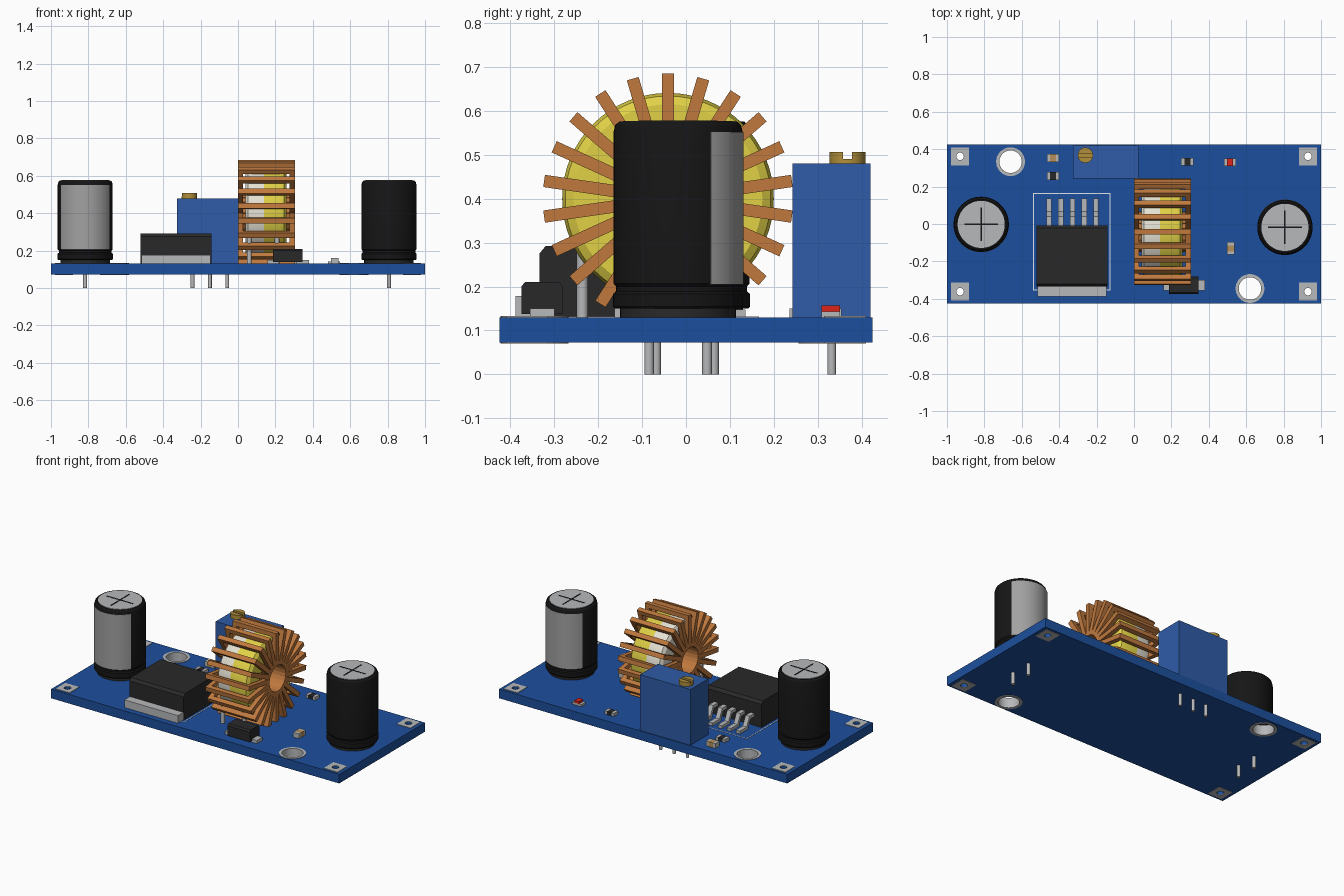
import bpy, bmesh
from math import pi, sin, cos, radians
from mathutils import Matrix

if "Cube" in bpy.data.objects:
    bpy.data.objects.remove(bpy.data.objects["Cube"])

TOP, BOT = 0.13, 0.073


def mat(name, r, g, b):
    m = bpy.data.materials.new(name)
    m.diffuse_color = [(c / 255) ** 2.2 for c in (r, g, b)] + [1]
    m.use_nodes = True
    m.node_tree.nodes["Principled BSDF"].inputs["Base Color"].default_value = m.diffuse_color
    return m


BLUE = mat("board_blue", 34, 80, 156)
POT = mat("trimmer_blue", 50, 92, 166)
BLACK = mat("black", 28, 28, 29)
CHARCOAL = mat("charcoal", 45, 45, 46)
SILVER = mat("silver", 182, 183, 185)
STRIPE = mat("stripe_grey", 160, 160, 160)
COPPER = mat("copper", 190, 120, 64)
YELLOW = mat("core_yellow", 224, 208, 72)
WHITE = mat("core_white", 228, 224, 210)
BRASS = mat("brass", 176, 142, 62)
TAN = mat("tan", 178, 142, 92)
RED = mat("red", 220, 40, 30)
SILK = mat("print_white", 225, 230, 238)


def finish(name, bm, material, smooth=False):
    bmesh.ops.recalc_face_normals(bm, faces=bm.faces)
    me = bpy.data.meshes.new(name)
    bm.to_mesh(me)
    bm.free()
    ob = bpy.data.objects.new(name, me)
    bpy.context.collection.objects.link(ob)
    me.materials.append(material)
    if smooth:
        activate(ob)
        bpy.ops.object.shade_smooth_by_angle(angle=radians(30))
    return ob


def activate(ob):
    bpy.ops.object.select_all(action='DESELECT')
    ob.select_set(True)
    bpy.context.view_layer.objects.active = ob


def add_box(bm, x0, x1, y0, y1, z0, z1, m=Matrix()):
    size = Matrix.Diagonal((x1 - x0, y1 - y0, z1 - z0, 1))
    mid = Matrix.Translation(((x0 + x1) / 2, (y0 + y1) / 2, (z0 + z1) / 2))
    bmesh.ops.create_cube(bm, size=1, matrix=m @ mid @ size)


def boxes(name, material, *dims):
    bm = bmesh.new()
    for d in dims:
        add_box(bm, *d)
    return finish(name, bm, material)


def prism(name, material, profile, spans):
    """Extrude a (y, z) profile along x over each (x0, x1) span."""
    bm = bmesh.new()
    for x0, x1 in spans:
        a, b = ([bm.verts.new((x, y, z)) for y, z in profile] for x in (x0, x1))
        bm.faces.new(a)
        bm.faces.new(b[::-1])
        for i in range(len(a)):
            j = (i + 1) % len(a)
            bm.faces.new((a[i], a[j], b[j], b[i]))
    return finish(name, bm, material)


def lathe(name, material, profile, x=0, y=0, closed=False, start=0, sweep=2 * pi, n=48):
    """Turn an (r, z) profile about the z axis."""
    bm = bmesh.new()
    full = sweep > 6.28
    rings = [[bm.verts.new((r * cos(start + sweep * i / n), r * sin(start + sweep * i / n), z))
              for r, z in profile] for i in range(n if full else n + 1)]
    k = len(profile)
    for i in range(n):
        a, b = rings[i], rings[(i + 1) % len(rings)]
        for j in range(k if closed else k - 1):
            bm.faces.new((a[j], b[j], b[(j + 1) % k], a[(j + 1) % k]))
    if closed and not full:
        bm.faces.new(rings[0])
        bm.faces.new(rings[-1])
    bmesh.ops.remove_doubles(bm, verts=bm.verts, dist=1e-5)
    ob = finish(name, bm, material, True)
    ob.location = (x, y, 0)
    return ob


def rod(name, material, x, y, r, z0, z1, n=24):
    return lathe(name, material, [(0, z0), (r, z0), (r, z1), (0, z1)], x, y, n=n)


def cut(ob, cutters):
    activate(ob)
    for c in cutters:
        mod = ob.modifiers.new("cut", 'BOOLEAN')
        mod.operation, mod.solver, mod.object = 'DIFFERENCE', 'EXACT', c
        bpy.ops.object.modifier_apply(modifier=mod.name)


def drop(cutters):
    for c in cutters:
        bpy.data.objects.remove(c)


# Board with corner pads and mounting holes
board = boxes("board", BLUE, (-1, 1, -0.425, 0.425, BOT, TOP))
corners = [(sx * 0.93, sy * 0.362) for sx in (-1, 1) for sy in (-1, 1)]
mounts = [(-0.66, 0.333), (0.62, -0.345)]
drills = [rod("drill", BLUE, x, y, 0.02, 0, 0.3, 20) for x, y in corners]
large = [rod("drill", BLUE, x, y, 0.062, 0, 0.3, 48) for x, y in mounts]
cut(board, drills + large)
for (x, y), d in zip(corners, drills):
    for z0, z1, side in ((TOP, TOP + 0.003, "top"), (BOT - 0.003, BOT, "bottom")):
        pad = boxes("corner_pad_" + side, SILVER, (x - 0.048, x + 0.048, y - 0.048, y + 0.048, z0, z1))
        cut(pad, [d])
drop(drills + large)
for x, y in mounts:
    lathe("mounting_ring", SILVER, [(0.06, BOT - 0.003), (0.077, BOT - 0.003), (0.077, TOP + 0.003),
                                    (0.06, TOP + 0.003)], x, y, closed=True)

# Electrolytic capacitors
sleeve = [(0, 0.15), (0.144, 0.15), (0.148, 0.155), (0.148, 0.183), (0.141, 0.189), (0.141, 0.2),
          (0.147, 0.207), (0.147, 0.553), (0.143, 0.568), (0.134, 0.576), (0.126, 0.574), (0, 0.574)]
for x, y, face in ((-0.817, -0.002, -pi / 2), (0.807, -0.018, pi / 2)):
    lathe("capacitor_sleeve", BLACK, sleeve, x, y, n=64)
    rod("capacitor_base", CHARCOAL, x, y, 0.132, TOP, 0.152, 48)
    rod("capacitor_top", SILVER, x, y, 0.126, 0.57, 0.577, 48)
    boxes("capacitor_vent_cross", BLACK, (x - 0.09, x + 0.09, y - 0.004, y + 0.004, 0.575, 0.5785),
          (x - 0.004, x + 0.004, y - 0.09, y + 0.09, 0.575, 0.5785))
    lathe("capacitor_stripe", STRIPE, [(0.14, 0.205), (0.149, 0.205), (0.149, 0.552), (0.14, 0.552)],
          x, y, True, face - pi / 3, 2 * pi / 3, 24)
    for s in (-1, 1):
        rod("capacitor_lead", SILVER, x, y + s * 0.066, 0.011, 0, 0.14, 16)

# Regulator chip with tab, bent leads and printed outline
prism("regulator_body", CHARCOAL, [(-0.334, TOP), (-0.334, 0.275), (-0.32, 0.292), (-0.022, 0.292),
                                   (-0.007, 0.275), (-0.007, TOP)], [(-0.52, -0.143)])
boxes("regulator_tab", SILVER, (-0.517, -0.146, -0.388, -0.32, TOP, 0.178))
prism("regulator_leads", SILVER, [(-0.02, 0.205), (0.04, 0.205), (0.068, 0.148), (0.135, 0.148),
                                  (0.135, TOP), (0.055, TOP), (0.03, 0.185), (-0.02, 0.185)],
      [(-0.344 + i * 0.063 + 0.014 - 0.028, -0.344 + i * 0.063 + 0.014) for i in range(-2, 3)][::1])
bpy.data.objects["regulator_leads"].location.x = 0.015
x0, x1, y0, y1, w, h = -0.54, -0.125, -0.355, 0.166, 0.005, TOP + 0.0015
boxes("printed_outline", SILK, (x0, x1, y0, y0 + w, TOP, h), (x0, x1, y1 - w, y1, TOP, h),
      (x0, x0 + w, y0, y1, TOP, h), (x1 - w, x1, y0, y1, TOP, h))

# Toroidal inductor: two-colour core, axis along x
CY, CZ = -0.041, 0.4
for name, m, prof in (
        ("core_yellow_half", YELLOW, [(0.12, 0.14), (0.241, 0.14), (0.241, 0.225), (0.234, 0.247),
                                      (0.215, 0.26), (0.12, 0.26)]),
        ("core_white_half", WHITE, [(0.12, 0.04), (0.215, 0.04), (0.234, 0.053), (0.241, 0.075),
                                    (0.241, 0.14), (0.12, 0.14)])):
    core = lathe(name, m, prof, closed=True, n=64)
    core.rotation_euler = (0, pi / 2, 0)
    core.location = (0, CY, CZ)

# Copper turns: 22 square-wire loops around the core
bm = bmesh.new()
t, L, r0, r1 = 0.028, 0.304, 0.08, 0.285
for i in range(22):
    m = Matrix.Translation((0, CY, CZ)) @ Matrix.Rotation(2 * pi * i / 22, 4, 'X')
    for a, b, c, d in ((0, t, r0, r1), (L - t, L, r0, r1), (t, L - t, r0, r0 + t), (t, L - t, r1 - t, r1)):
        add_box(bm, a, b, -t / 2, t / 2, c, d, m)
finish("copper_winding", bm, COPPER)
for x in (0.06, 0.208):
    rod("inductor_lead", SILVER, x, -0.236, 0.013, TOP, 0.28, 16)

# Trimmer with slotted screw and pins
boxes("trimmer_body", POT, (-0.325, 0.025, 0.243, 0.42, TOP, 0.48))
screw = rod("trimmer_screw", BRASS, -0.26, 0.368, 0.041, 0.475, 0.507, 32)
slot = boxes("slot_cutter", BRASS, (-0.4, -0.1, 0.358, 0.378, 0.49, 0.6))
cut(screw, [slot])
drop([slot])
for x in (-0.243, -0.15, -0.057):
    rod("trimmer_pin", SILVER, x, 0.332, 0.01, 0, 0.14, 16)

# Diode
prism("diode_body", CHARCOAL, [(-0.375, 0.138), (-0.375, 0.2), (-0.367, 0.21), (-0.288, 0.21),
                               (-0.28, 0.2), (-0.28, 0.138)], [(0.188, 0.345)])
boxes("diode_tabs", SILVER, (0.157, 0.22, -0.355, -0.3, TOP, 0.15), (0.31, 0.38, -0.355, -0.3, TOP, 0.15))


# Small surface-mount parts
def chip(name, material, x, y, h, upright=False, base=0.0):
    a, b, e = 0.033, 0.021, 0.017
    mid, ends = (-a + e, a - e, -b, b), [(-a, -a + e, -b, b), (a - e, a, -b, b)]
    if upright:
        mid, ends = mid[2:] + mid[:2], [d[2:] + d[:2] for d in ends]
    place = lambda d, z0, z1: (x + d[0], x + d[1], y + d[2], y + d[3], z0, z1)
    boxes(name, material, place(mid, TOP + base, TOP + h))
    low = [place(mid, TOP, TOP + base)] if base else []
    boxes(name + "_ends", SILVER, *[place(d, TOP, TOP + (base or h)) for d in ends], *low)


chip("ceramic_capacitor_back", TAN, -0.433, 0.353, 0.03)
chip("resistor_left", CHARCOAL, -0.433, 0.257, 0.02)
chip("resistor_right", CHARCOAL, 0.285, 0.333, 0.02)
chip("ceramic_capacitor_front", TAN, 0.517, -0.13, 0.03, True)
chip("indicator_light", RED, 0.513, 0.33, 0.027, base=0.013)
